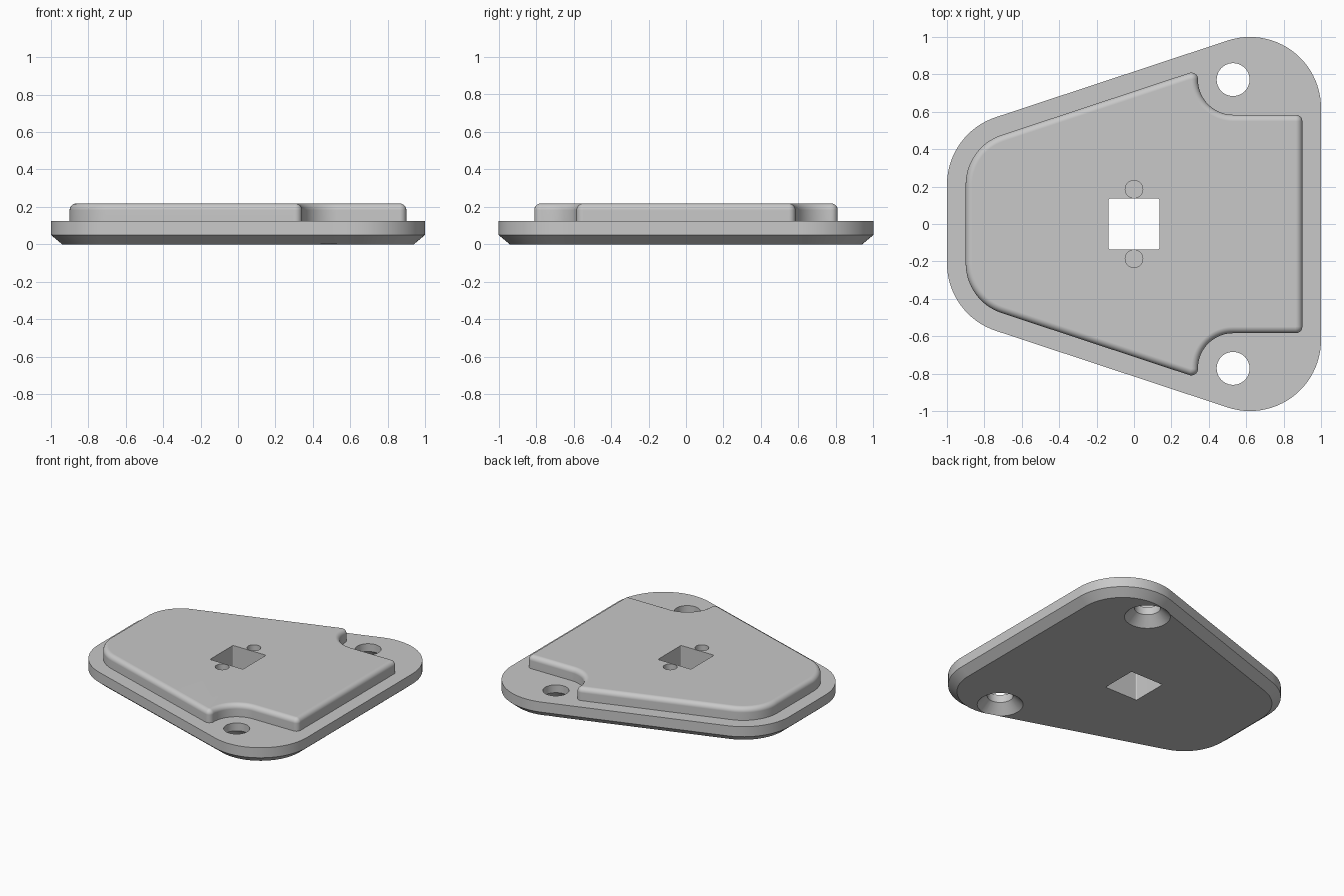
import bpy, bmesh, math
from math import pi, sin, cos

if "Cube" in bpy.data.objects:
    bpy.data.objects.remove(bpy.data.objects["Cube"])

# Shared layout
LEFT = (-0.62, 0.21)      # centre of the left corner arcs
RIGHT = (0.62, 0.62)      # centre of the right corner arcs
HOLE = (0.53, 0.772)      # screw hole centre
PHI = math.atan2(RIGHT[0] - LEFT[0], -(RIGHT[1] - LEFT[1]))  # normal of slanted side
PLATE_TOP, PAD_TOP, FILLET = 0.125, 0.218, 0.035

grey = bpy.data.materials.new("plain grey")
grey.diffuse_color = (0.58, 0.58, 0.58, 1)
grey.use_nodes = True
grey.node_tree.nodes["Principled BSDF"].inputs["Base Color"].default_value = grey.diffuse_color


def arc(c, r, a0, a1, n):
    return [(c[0] + r * cos(a0 + (a1 - a0) * i / n),
             c[1] + r * sin(a0 + (a1 - a0) * i / n)) for i in range(n + 1)]


def mirrored(half):
    return half + [(x, -y) for x, y in reversed(half)]


def plate_outline(d):
    return mirrored(arc(RIGHT, 0.38 - d, 0, PHI, 24) + arc(LEFT, 0.38 - d, PHI, pi, 16))


def pad_outline(d):
    r = FILLET
    tx = HOLE[0] - 0.188 - r
    ty = LEFT[1] + (0.28 - r - cos(PHI) * (tx - LEFT[0])) / sin(PHI)
    return mirrored(
        arc((0.9 - r, HOLE[1] - 0.188 - r), r - d, 0, pi / 2, 8)      # square corner
        + arc(HOLE, 0.188 + d, 1.5 * pi, pi, 20)                      # scoop round the screw
        + arc((tx, ty), r - d, 0, PHI, 8)                             # pointed tip
        + arc(LEFT, 0.28 - d, PHI, pi, 16))                           # left corner


def loft(name, sections):
    """Skin a stack of (outline, z) sections and cap both ends."""
    bm = bmesh.new()
    rings = [[bm.verts.new((x, y, z)) for x, y in pts] for pts, z in sections]
    n = len(rings[0])
    for a, b in zip(rings, rings[1:]):
        for i in range(n):
            j = (i + 1) % n
            bm.faces.new((a[i], a[j], b[j], b[i]))
    bm.faces.new(rings[0][::-1])
    bm.faces.new(rings[-1])
    bmesh.ops.remove_doubles(bm, verts=bm.verts, dist=1e-5)
    bmesh.ops.recalc_face_normals(bm, faces=bm.faces)
    me = bpy.data.meshes.new(name)
    bm.to_mesh(me)
    bm.free()
    me.materials.append(grey)
    ob = bpy.data.objects.new(name, me)
    bpy.context.collection.objects.link(ob)
    return ob


def circle(c, r, n=48):
    return arc(c, r, 0, 2 * pi, n)[:-1]


# Base plate with chamfered underside
plate = loft("mounting_plate", [(plate_outline(0.06), 0), (plate_outline(0), 0.05),
                                (plate_outline(0), PLATE_TOP)])

# Raised pad with rounded upper edge
sections = [(pad_outline(0), 0.09)]
for i in range(9):
    t = pi / 2 * i / 8
    sections.append((pad_outline(FILLET * (1 - cos(t))), PAD_TOP - FILLET * (1 - sin(t))))
pad = loft("raised_pad", sections)

# Cutters: square shaft hole, blind pilot holes, countersunk screw holes
h, r = 0.136, 0.008
square = [p for k, (sx, sy) in enumerate([(1, 1), (-1, 1), (-1, -1), (1, -1)])
          for p in arc((sx * (h - r), sy * (h - r)), r, k * pi / 2, (k + 1) * pi / 2, 4)]
cutters = [loft("shaft_hole_cutter", [(square, -0.1), (square, 0.4)])]
for s in (1, -1):
    pilot = circle((0, s * 0.186), 0.047, 32)
    cutters.append(loft("pilot_hole_cutter", [(pilot, PAD_TOP - 0.09), (pilot, 0.4)]))
    c = (HOLE[0], s * HOLE[1])
    cutters.append(loft("screw_hole_cutter", [
        (circle(c, 0.175), -0.02), (circle(c, 0.088), 0.067), (circle(c, 0.088), 0.4)]))

# Join the solids and cut the holes
for ob, op in [(pad, 'UNION')] + [(c, 'DIFFERENCE') for c in cutters]:
    m = plate.modifiers.new(op.lower(), 'BOOLEAN')
    m.operation, m.solver, m.object = op, 'EXACT', ob
bpy.context.view_layer.update()
deps = bpy.context.evaluated_depsgraph_get()
result = bpy.data.meshes.new_from_object(plate.evaluated_get(deps))
plate.modifiers.clear()
plate.data = result
for ob in [pad] + cutters:
    bpy.data.objects.remove(ob)

# Smooth curves, crisp edges
bpy.ops.object.select_all(action='DESELECT')
plate.select_set(True)
bpy.context.view_layer.objects.active = plate
bpy.ops.object.shade_smooth_by_angle(angle=math.radians(30))
w = plate.modifiers.new("flat_faces_stay_flat", 'WEIGHTED_NORMAL')
w.keep_sharp = True
